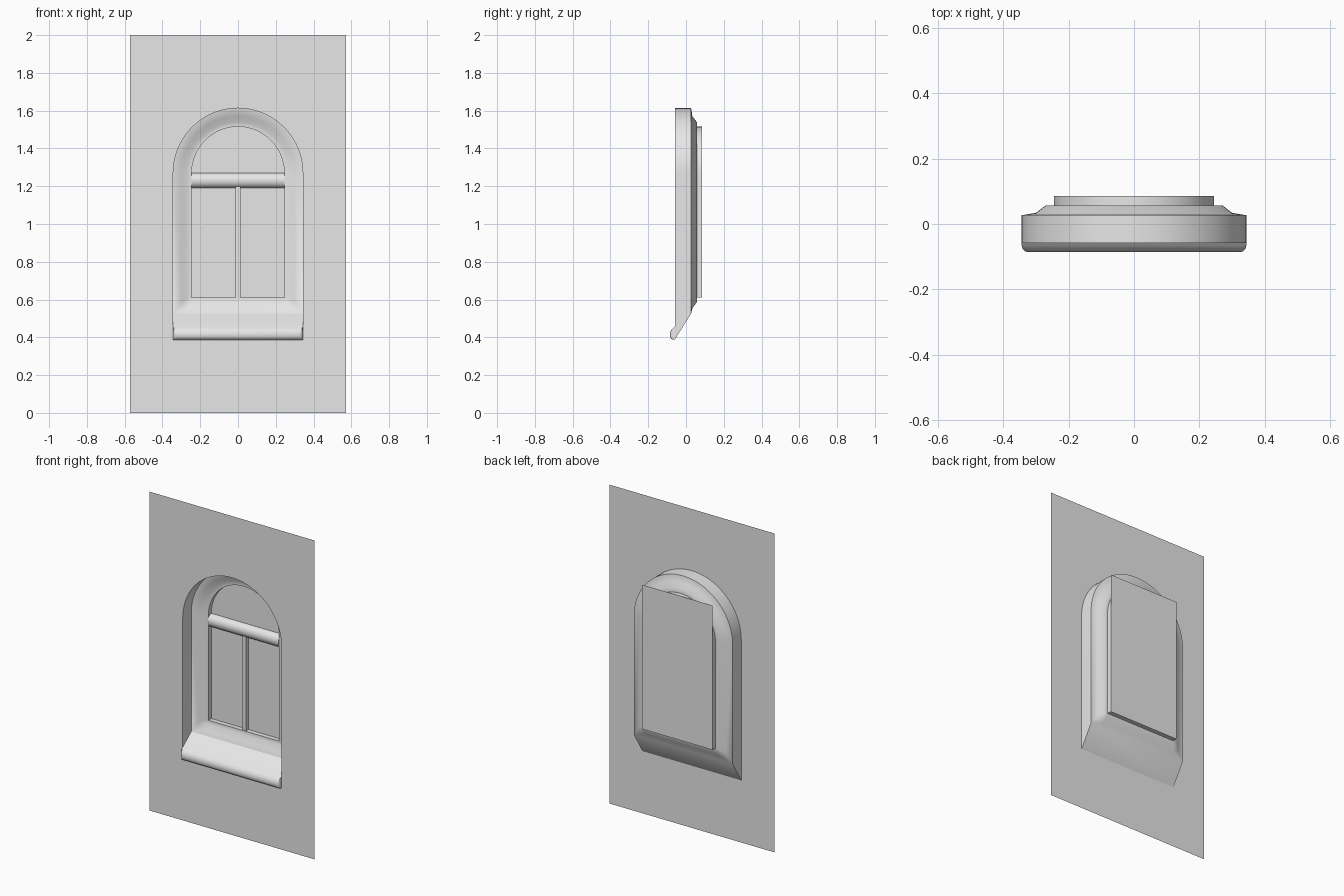
import bpy, bmesh, math

if "Cube" in bpy.data.objects:
    bpy.data.objects.remove(bpy.data.objects["Cube"])

GREY = bpy.data.materials.new("plaster_grey")
GREY.diffuse_color = (0.8, 0.8, 0.8, 1)
GREY.use_nodes = True
GREY.node_tree.nodes["Principled BSDF"].inputs["Base Color"].default_value = GREY.diffuse_color

SPRING = 1.27            # height where the arch starts
Y_WALL, Y_PANE = -0.058, 0.086


def finish(name, bm, angle=None):
    bmesh.ops.remove_doubles(bm, verts=bm.verts, dist=0.0001)
    me = bpy.data.meshes.new(name)
    bm.to_mesh(me)
    bm.free()
    me.materials.append(GREY)
    ob = bpy.data.objects.new(name, me)
    bpy.context.collection.objects.link(ob)
    if angle:
        bpy.ops.object.select_all(action='DESELECT')
        ob.select_set(True)
        bpy.context.view_layer.objects.active = ob
        bpy.ops.object.shade_smooth_by_angle(angle=math.radians(angle))
    return ob


def arch(r, bottom, corner=0.0, n=40, k=5):
    """Arched outline (x, z), counter-clockwise from the front."""
    pts = [(r - corner + corner * math.cos(a), bottom + corner + corner * math.sin(a))
           for a in (-math.pi / 2 * (1 - i / k) for i in range(k + 1))]
    pts += [(r * math.cos(math.pi * i / n), SPRING + r * math.sin(math.pi * i / n))
            for i in range(n + 1)]
    return pts + [(-x, z) for x, z in reversed(pts[:k + 1])]


def skin(bm, rows, closed):
    """Bridge rows of points that have equal counts."""
    vs = [[bm.verts.new(p) for p in row] for row in rows]
    for a, b in zip(vs, vs[1:]):
        m = len(a)
        for j in range(m if closed else m - 1):
            k = (j + 1) % m
            bm.faces.new((a[j], a[k], b[k], b[j]))
    return vs


def prism_x(name, sections, angle):
    """Capped body from (x, [(y, z)...]) sections running along x."""
    bm = bmesh.new()
    vs = skin(bm, [[(x, y, z) for y, z in prof] for x, prof in sections], False)
    bm.faces.new(list(reversed(vs[0])))
    bm.faces.new(vs[-1])
    return finish(name, bm, angle)


# wall sheet with arched opening
bm = bmesh.new()
rect = [(-0.572, 0), (0.572, 0), (0.572, 2), (-0.572, 2)]
hole = arch(0.343, 0.39)[5:-5]
for outline in (rect, hole):
    vs = [bm.verts.new((x, Y_WALL, z)) for x, z in outline]
    for i in range(len(vs)):
        bm.edges.new((vs[i - 1], vs[i]))
bmesh.ops.triangle_fill(bm, use_beauty=True, use_dissolve=False, edges=bm.edges[:],
                        normal=(0, -1, 0))
bm.normal_update()
for f in bm.faces:
    if f.normal.y > 0:
        f.normal_flip()
finish("wall", bm)

# recess and stepped window moulding: (radius, bottom, corner, y)
bm = bmesh.new()
rings = [(0.343, 0.39, 0, Y_WALL), (0.343, 0.525, 0, 0.027),
         (0.300, 0.555, 0.035, 0.034), (0.270, 0.585, 0.02, 0.057),
         (0.245, 0.610, 0, 0.057), (0.245, 0.610, 0, Y_PANE)]
skin(bm, [[(x, y, z) for x, z in arch(r, b, c)] for r, b, c, y in rings], True)
finish("window_recess", bm, 40)

# rectangular pane behind the arch
bm = bmesh.new()
bm.faces.new([bm.verts.new((x, Y_PANE, z)) for x, z in
              ((-0.245, 0.61), (0.245, 0.61), (0.245, 1.515), (-0.245, 1.515))])
finish("window_pane", bm)

# half-round transom
mid, rad = 1.23, 0.04
prof = [(Y_PANE - 0.036 * math.sin(math.pi * i / 12), mid + rad * math.cos(math.pi * i / 12))
        for i in range(13)]
prism_x("transom", [(-0.245, prof), (0.245, prof)], 35)

# vertical mullion
prof = [(Y_PANE, 1.2), (0.064, 1.2), (0.064, 0.61), (Y_PANE, 0.61)]
prism_x("mullion", [(-0.012, prof), (0.012, prof)], 30)

# sloping sill with rounded nose and rounded ends
nose = [(0.027, 0.525), (-0.066, 0.452), (-0.077, 0.441), (-0.084, 0.428), (-0.086, 0.415),
        (-0.084, 0.402), (-0.078, 0.392), (-0.068, 0.387), (Y_WALL, 0.39)]
ends = [(0.343, -0.066), (0.340, -0.076), (0.334, -0.083), (0.326, -0.09)]
right = [(x, [(max(y, lim), z) for y, z in nose]) for x, lim in ends]
sections = [(-x, p) for x, p in right] + right[::-1]
prism_x("sill", sections, 40)
